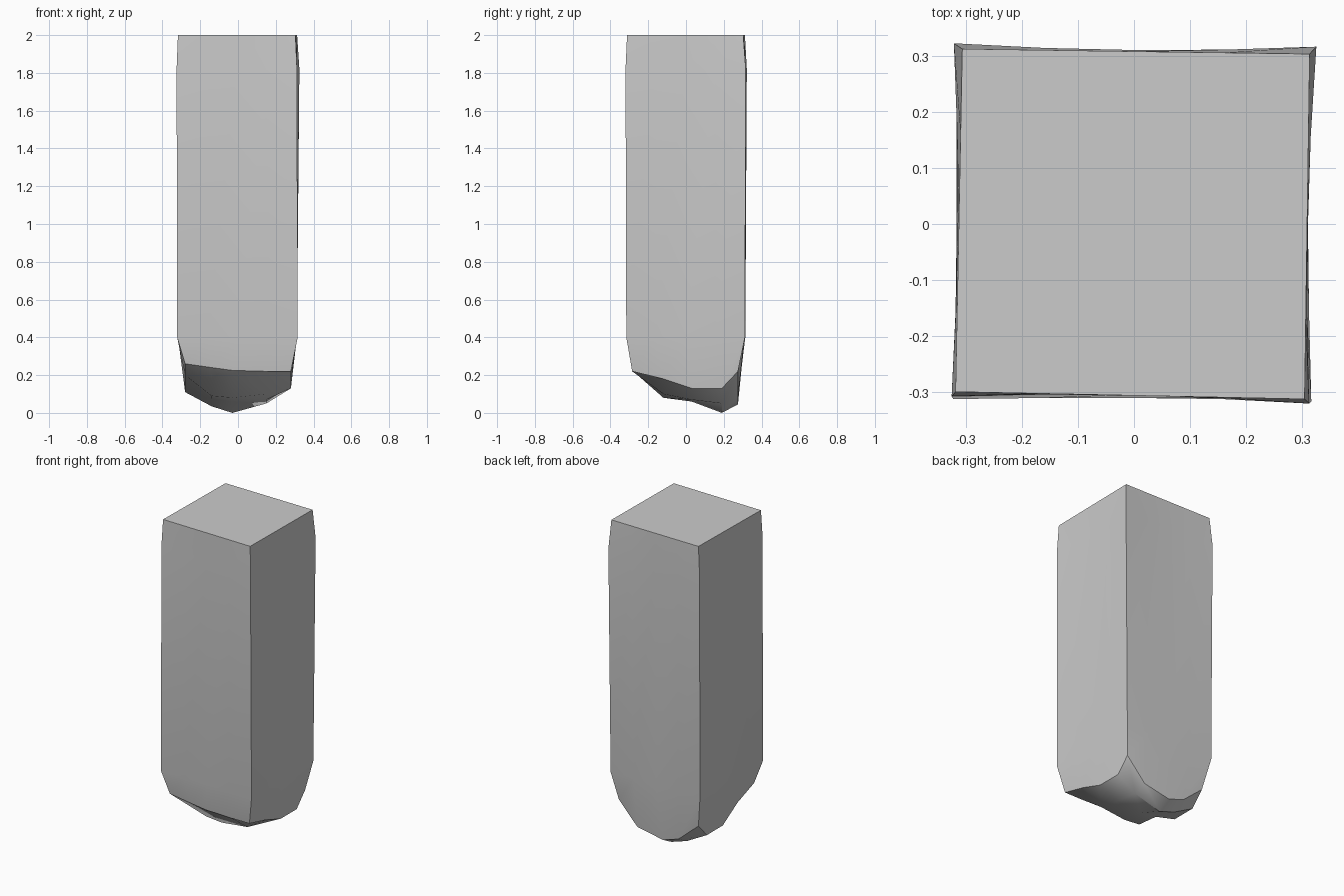
import bpy, bmesh
from mathutils import Vector

if "Cube" in bpy.data.objects:
    bpy.data.objects.remove(bpy.data.objects["Cube"])

N = 4  # segments per side


def ring(bm, corners, z, dent):
    """Square ring with slightly hollow sides, counter-clockwise from front left."""
    out = []
    for k in range(4):
        a, b = Vector(corners[k]), Vector(corners[(k + 1) % 4])
        inward = -((a + b) / 2).normalized()
        for i in range(N):
            t = i / N
            p = a.lerp(b, t) + inward * dent * 4 * t * (1 - t)
            out.append(bm.verts.new((p.x, p.y, z)))
    return out


def bridge(bm, lower, upper):
    n = len(lower)
    for i in range(n):
        j = (i + 1) % n
        bm.faces.new((lower[i], lower[j], upper[j], upper[i]))


bm = bmesh.new()

# straight shaft
top_c = [(-.318, -.299), (.304, -.312), (.313, .303), (-.306, .312)]
mid_c = [(-.325, -.307), (.312, -.32), (.325, .316), (-.321, .322)]
low_c = [(-.322, -.312), (.316, -.316), (.312, .312), (-.318, .314)]
top = ring(bm, top_c, 2.0, 0)
mid = ring(bm, mid_c, 1.82, .009)
low = ring(bm, low_c, .4, .004)
bridge(bm, mid, top)
bridge(bm, low, mid)
bm.faces.new(top)

# broken, rough lower end: heights on a 5 x 5 grid, front row first
xs = [-.28, -.14, -.03, .15, .28]
ys = [-.285, -.12, .03, .19, .275]
heights = [[.26, .24, .225, .22, .22],
           [.20, .09, .08, .10, .18],
           [.11, .075, .06, .07, .13],
           [.11, .035, .0, .05, .13],
           [.20, .08, .045, .08, .22]]
grid = [[bm.verts.new((x, y, heights[j][i])) for i, x in enumerate(xs)]
        for j, y in enumerate(ys)]
for j in range(N):
    for i in range(N):
        bm.faces.new((grid[j][i], grid[j + 1][i], grid[j + 1][i + 1], grid[j][i + 1]))
rim = (grid[0][:N] + [grid[j][N] for j in range(N)]
       + [grid[N][i] for i in range(N, 0, -1)] + [grid[j][0] for j in range(N, 0, -1)])
bridge(bm, rim, low)

bmesh.ops.recalc_face_normals(bm, faces=bm.faces[:])
mesh = bpy.data.meshes.new("stone_pillar")
bm.to_mesh(mesh)
bm.free()
pillar = bpy.data.objects.new("stone_pillar", mesh)
bpy.context.collection.objects.link(pillar)
bpy.context.view_layer.objects.active = pillar
pillar.select_set(True)
bpy.ops.object.shade_smooth_by_angle(angle=0.6)
